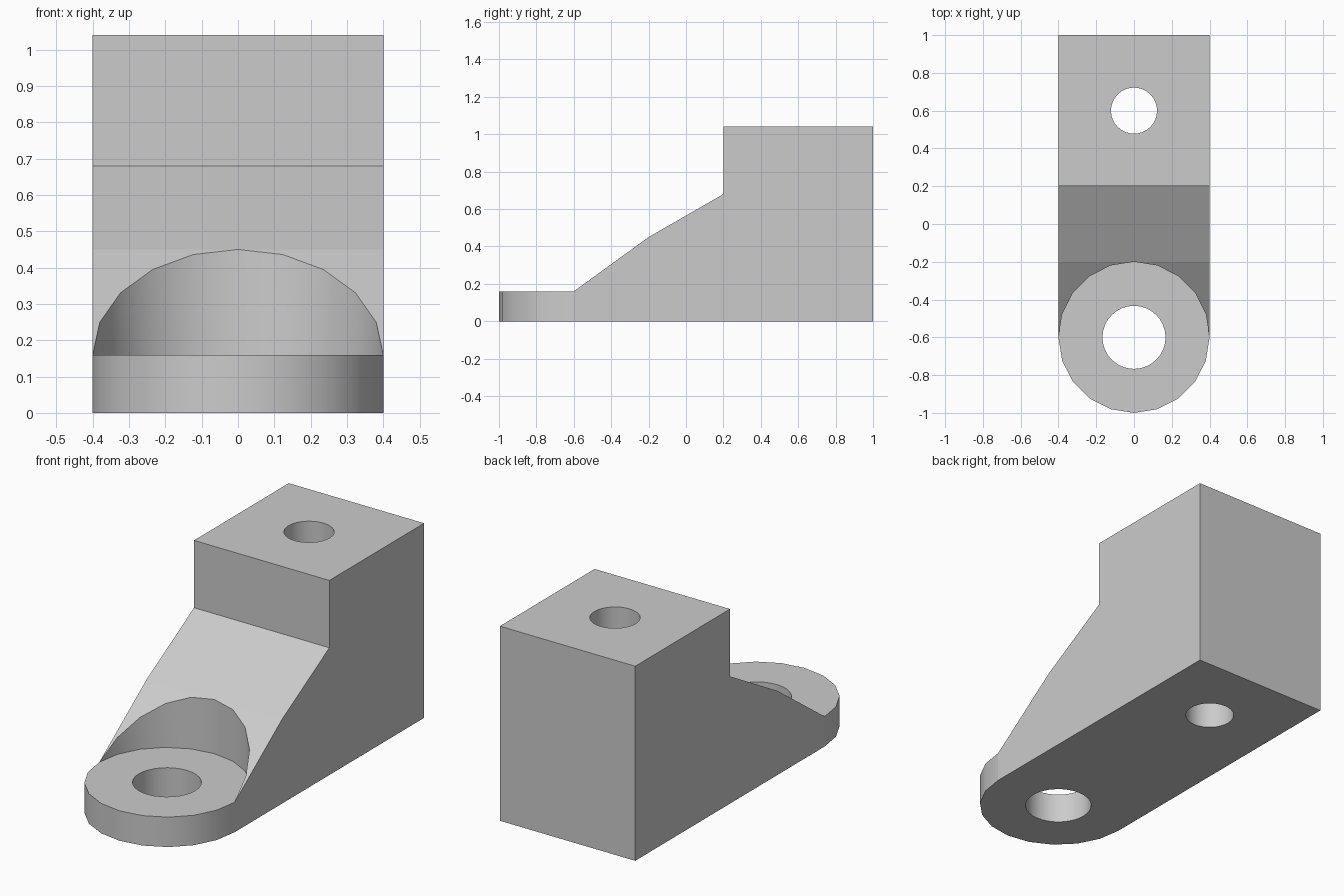
import bpy, bmesh
from math import cos, sin, pi

cube = bpy.data.objects.get("Cube")
if cube:
    bpy.data.objects.remove(cube, do_unlink=True)

# Single grey material
grey = bpy.data.materials.new("plain grey")
grey.use_nodes = True
colour = (0.6, 0.6, 0.6, 1)
grey.diffuse_color = colour
grey.node_tree.nodes["Principled BSDF"].inputs["Base Color"].default_value = colour

# Main dimensions
R = 0.4            # half width and lug radius
LUG_Y = -0.6       # centre of the round lug
BACK_Y = 1.0
STEP_Y, STEP_Z = 0.2, 0.68
KINK_Y, KINK_Z = LUG_Y + R, 0.45
PLATE, TOP = 0.16, 1.04
SIDES = 20
HALF = SIDES // 2


def new_object(name, bm):
    bmesh.ops.remove_doubles(bm, verts=bm.verts, dist=1e-5)
    bmesh.ops.recalc_face_normals(bm, faces=bm.faces)
    mesh = bpy.data.meshes.new(name)
    bm.to_mesh(mesh)
    bm.free()
    mesh.materials.append(grey)
    obj = bpy.data.objects.new(name, mesh)
    bpy.context.scene.collection.objects.link(obj)
    return obj


bm = bmesh.new()


def face(points, smooth=False):
    f = bm.faces.new([bm.verts.new(p) for p in points])
    f.smooth = smooth


def ramp_z(y):
    return PLATE + (KINK_Z - PLATE) * (y - LUG_Y) / R


def at(points, z):
    return [(x, y, z) for x, y in points]


ring = [(R * cos(2 * pi * i / SIDES), LUG_Y + R * sin(2 * pi * i / SIDES))
        for i in range(SIDES)]
rear_arc = ring[:HALF + 1]
front_arc = ring[HALF:] + ring[:1]
ramp_arc = [(x, y, ramp_z(y)) for x, y in rear_arc]

# Lug top, underside and rounded front rim
face(at(ring, PLATE))
face(at(front_arc + [(R, BACK_Y), (-R, BACK_Y)], 0))
for a, b in zip(front_arc, front_arc[1:]):
    face(at([a, b], 0) + at([b, a], PLATE), True)

# Curved pocket wall cut into the ramp, tapering to a point at each end
for i in range(HALF):
    low = at(rear_arc[i:i + 2], PLATE)
    high = ramp_arc[i:i + 2]
    quad = [low[0], low[1], high[1], high[0]]
    if i == 0:
        quad = quad[:3]
    elif i == HALF - 1:
        quad = [low[0], low[1], high[0]]
    face(quad, True)

# Ramp corners beside the pocket, then the upper ramp
face(ramp_arc[:HALF // 2 + 1] + [(R, KINK_Y, KINK_Z)])
face(ramp_arc[HALF // 2:] + [(-R, KINK_Y, KINK_Z)])
face([(x, KINK_Y, KINK_Z) for x in (-R, 0, R)]
     + [(x, STEP_Y, STEP_Z) for x in (R, -R)])

# Side walls
profile = [(LUG_Y, 0), (BACK_Y, 0), (BACK_Y, TOP), (STEP_Y, TOP),
           (STEP_Y, STEP_Z), (KINK_Y, KINK_Z), (LUG_Y, PLATE)]
for x in (-R, R):
    face([(x, y, z) for y, z in profile])

# Back, top and step riser
for (y0, z0), (y1, z1) in zip(profile[1:4], profile[2:5]):
    face([(-R, y0, z0), (R, y0, z0), (R, y1, z1), (-R, y1, z1)])

body = new_object("bracket_body", bm)


# Vertical through holes
def drill(name, y, radius):
    cutter_bm = bmesh.new()
    bmesh.ops.create_cone(cutter_bm, cap_ends=True, segments=32,
                          radius1=radius, radius2=radius, depth=4)
    bmesh.ops.translate(cutter_bm, verts=cutter_bm.verts, vec=(0, y, 0))
    for f in cutter_bm.faces:
        f.smooth = len(f.verts) == 4
    cutter = new_object(name, cutter_bm)
    cutter.hide_render = True
    mod = body.modifiers.new(name, "BOOLEAN")
    mod.operation = "DIFFERENCE"
    mod.solver = "EXACT"
    mod.object = cutter
    bpy.context.view_layer.objects.active = body
    bpy.ops.object.modifier_apply(modifier=mod.name)
    bpy.data.objects.remove(cutter, do_unlink=True)


drill("lug_hole", LUG_Y, 0.167)
drill("block_hole", 0.6, 0.122)
